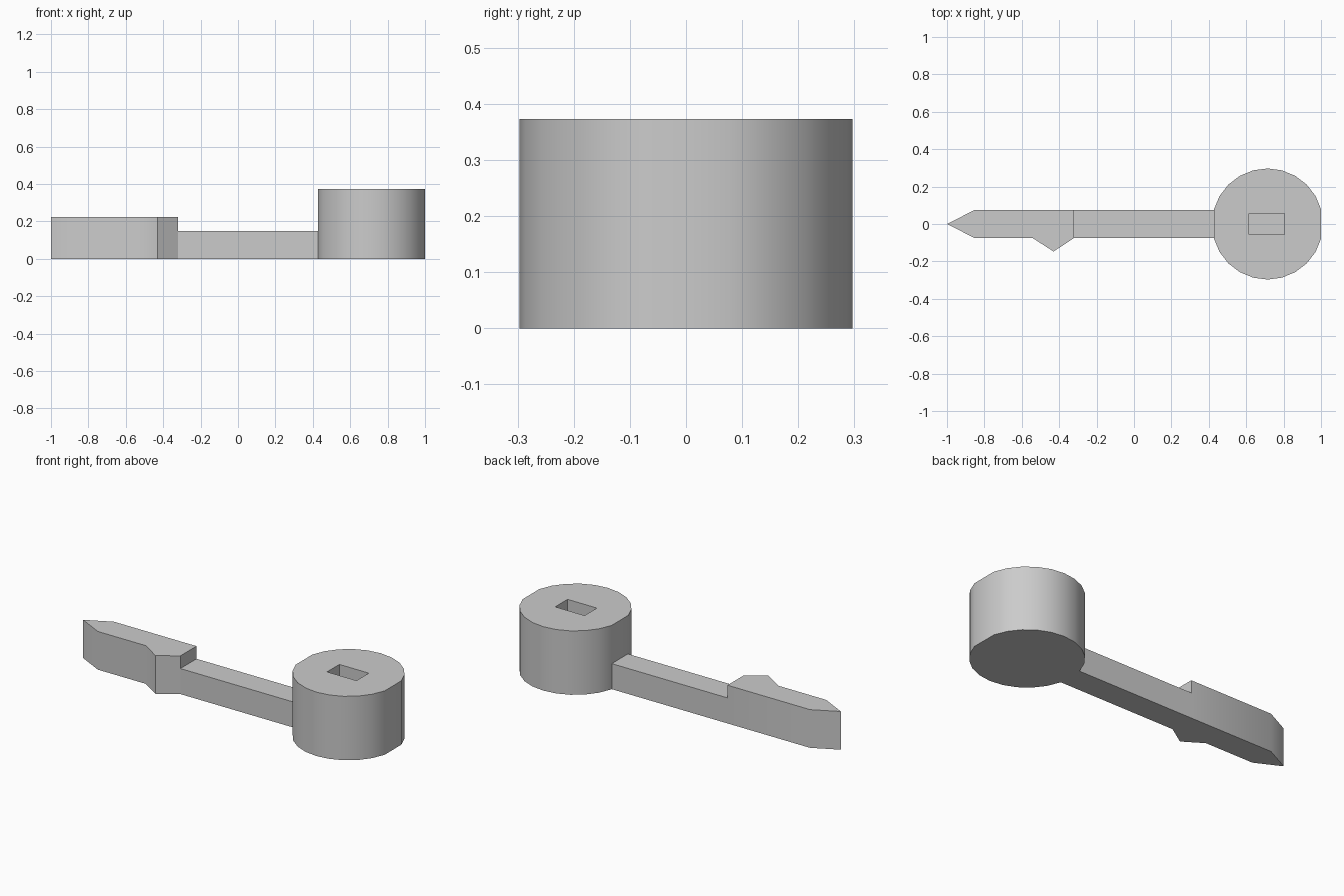
import bpy
import bmesh
from math import cos, sin, pi, radians

cube = bpy.data.objects.get("Cube")
if cube:
    bpy.data.objects.remove(cube, do_unlink=True)

grey = bpy.data.materials.new("plain_grey")
grey.use_nodes = True
colour = (0.6, 0.6, 0.6, 1)
grey.diffuse_color = colour
grey.node_tree.nodes["Principled BSDF"].inputs["Base Color"].default_value = colour

HALF = 0.0745          # half width of the arm
ARM_TOP, HEAD_TOP, HUB_TOP = 0.149, 0.223, 0.373
HUB_X, HUB_R = 0.714, 0.297


def extrude_outline(name, outline, bottom, top):
    """Solid prism from a flat outline."""
    bm = bmesh.new()
    face = bm.faces.new([bm.verts.new((x, y, bottom)) for x, y in outline])
    side = bmesh.ops.extrude_face_region(bm, geom=[face])["geom"]
    verts = [v for v in side if isinstance(v, bmesh.types.BMVert)]
    bmesh.ops.translate(bm, verts=verts, vec=(0, 0, top - bottom))
    bmesh.ops.recalc_face_normals(bm, faces=bm.faces)
    mesh = bpy.data.meshes.new(name)
    bm.to_mesh(mesh)
    bm.free()
    mesh.materials.append(grey)
    obj = bpy.data.objects.new(name, mesh)
    bpy.context.collection.objects.link(obj)
    return obj


def smooth(obj):
    bpy.ops.object.select_all(action="DESELECT")
    obj.select_set(True)
    bpy.context.view_layer.objects.active = obj
    bpy.ops.object.shade_smooth_by_angle(angle=radians(35))


def rectangle(x0, x1, half):
    return [(x0, -half), (x1, -half), (x1, half), (x0, half)]


# Round hub, flattened where it meets the arm and on the far side
angles = [2 * pi * i / 24 for i in range(24) if i % 12]
hub = extrude_outline("hub", [(HUB_X + HUB_R * cos(a), HUB_R * sin(a)) for a in angles],
                      0, HUB_TOP)
smooth(hub)

# Rectangular socket sunk into the hub
cutter = extrude_outline("socket_cutter", rectangle(0.615, 0.805, 0.057), ARM_TOP, HUB_TOP + 0.1)
cutter.hide_render = True
cutter.hide_set(True)
cut = hub.modifiers.new("socket", "BOOLEAN")
cut.operation = "DIFFERENCE"
cut.solver = "EXACT"
cut.object = cutter

# Low straight arm
extrude_outline("arm", rectangle(-0.32, 0.43, HALF), 0, ARM_TOP)

# Taller pointed head with a barb on the front side
head = extrude_outline("pointed_head", [
    (-1, 0), (-0.853, -HALF), (-0.543, -HALF), (-0.43, -0.147),
    (-0.32, -HALF), (-0.32, HALF), (-0.853, HALF)], 0, HEAD_TOP)
smooth(head)
